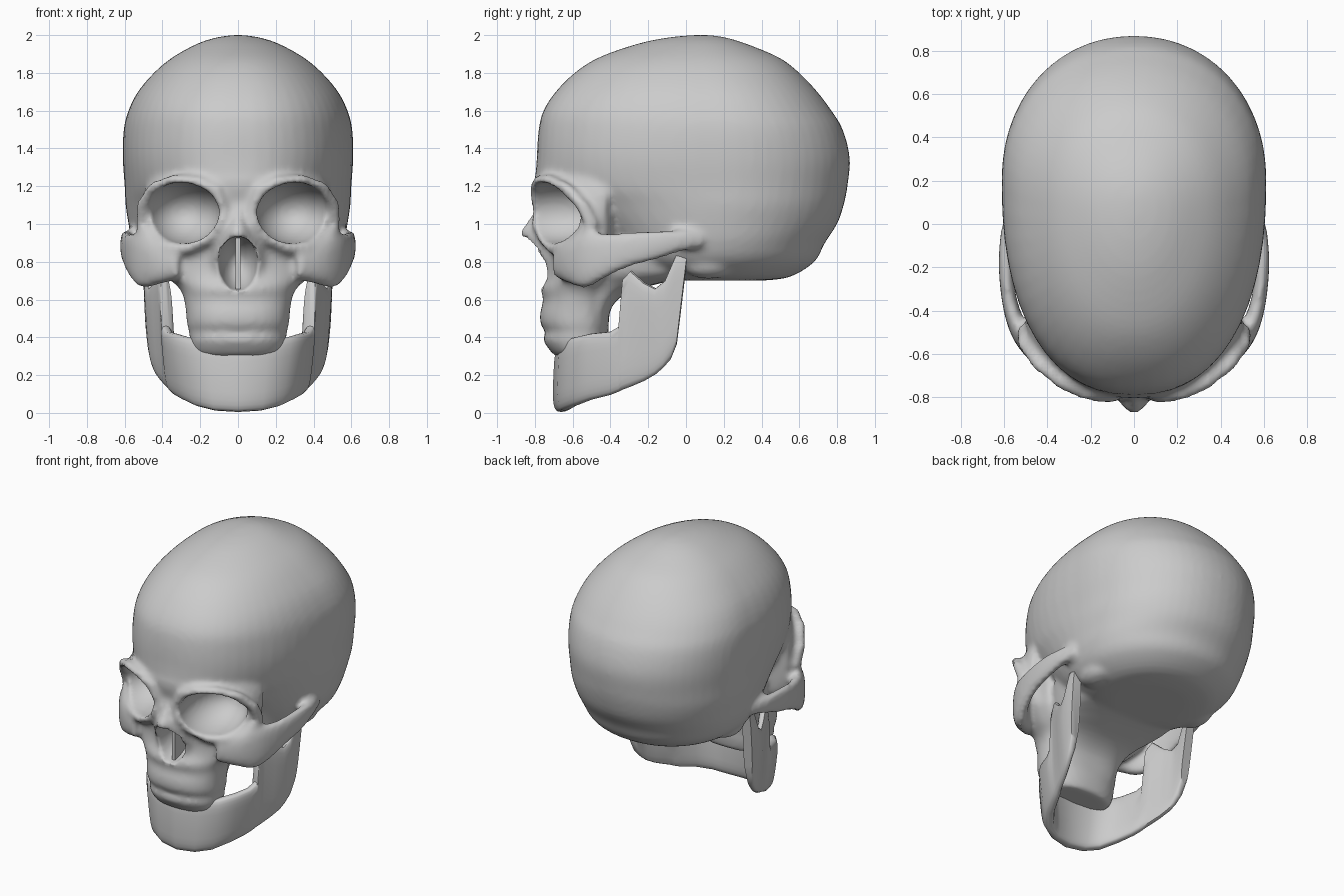
import bpy, bmesh, math
from mathutils import Vector, Matrix


def spow(v, p):
    return math.copysign(abs(v) ** p, v)


def smooth_rows(rows, steps):
    """Catmull-Rom interpolation between rows of numbers."""
    out = []
    for i in range(len(rows) - 1):
        a, b, c, d = (rows[max(i - 1, 0)], rows[i], rows[i + 1], rows[min(i + 2, len(rows) - 1)])
        for k in range(steps):
            t = k / steps
            out.append([0.5 * (2 * q + (r - p) * t + (2 * p - 5 * q + 4 * r - s) * t * t
                               + (3 * q - p - 3 * r + s) * t ** 3) for p, q, r, s in zip(a, b, c, d)])
    out.append(list(rows[-1]))
    return out


def skin(bm, rings, closed=False):
    """Bridge rings of points into a closed solid."""
    vs = [[bm.verts.new(p) for p in r] for r in rings]
    n, m = len(vs[0]), len(vs)
    faces = []
    for i in range(m if closed else m - 1):
        a, b = vs[i], vs[(i + 1) % m]
        faces += [bm.faces.new((a[k], a[(k + 1) % n], b[(k + 1) % n], b[k])) for k in range(n)]
    if not closed:
        faces += [bm.faces.new(vs[0][::-1]), bm.faces.new(vs[-1])]
    bmesh.ops.recalc_face_normals(bm, faces=faces)


def stack(bm, rows, steps=4, sides=56, back=None):
    """Horizontal egg sections: z, y front, y back, half width, y of widest, power."""
    rings = []
    for z, yf, yb, w, yc, n in smooth_rows(rows, steps):
        ring = []
        for k in range(sides):
            a = 2 * math.pi * k / sides
            p = 2 / (back if back and math.sin(a) > 0 else n)
            c, s = spow(math.cos(a), p), spow(math.sin(a), p)
            ring.append((w * c, yc + s * ((yb - yc) if s > 0 else (yc - yf)), z))
        rings.append(ring)
    skin(bm, rings)


def sweep(bm, pts, axis, closed=False, power=1.0, sides=16):
    """Sections along a path: x, y, z, side radius, axis radius, x lean, y lean."""
    rings, m = [], len(pts)
    axis = Vector(axis)
    for i, (x, y, z, ra, rb, dx, dy) in enumerate(pts):
        p0 = pts[(i - 1) % m if closed else max(i - 1, 0)]
        p1 = pts[(i + 1) % m if closed else min(i + 1, m - 1)]
        side = (Vector(p1[:3]) - Vector(p0[:3])).cross(axis).normalized()
        up = axis * rb + Vector((dx, dy, 0))
        rings.append([Vector((x, y, z)) + side * ra * spow(math.cos(t), power) + up * spow(math.sin(t), power)
                      for t in (2 * math.pi * k / sides for k in range(sides))])
    skin(bm, rings, closed)


def ball(bm, centre, radii):
    bmesh.ops.create_uvsphere(bm, u_segments=40, v_segments=24, radius=1,
                              matrix=Matrix.Translation(centre) @ Matrix.Diagonal((*radii, 1)))


def make(name, bm):
    me = bpy.data.meshes.new(name)
    bm.to_mesh(me)
    bm.free()
    ob = bpy.data.objects.new(name, me)
    bpy.context.collection.objects.link(ob)
    return ob


def finish(ob, angle):
    bpy.ops.object.select_all(action='DESELECT')
    ob.select_set(True)
    bpy.context.view_layer.objects.active = ob
    for mod in list(ob.modifiers):
        bpy.ops.object.modifier_apply(modifier=mod.name)
    bpy.ops.object.shade_smooth_by_angle(angle=math.radians(angle))


skull = bmesh.new()

# Braincase
stack(skull, [
    (0.70, -0.08, 0.40, 0.25, 0.15, 2), (0.72, -0.20, 0.55, 0.39, 0.15, 2),
    (0.80, -0.35, 0.68, 0.51, 0.15, 2), (0.90, -0.46, 0.735, 0.56, 0.17, 2),
    (1.00, -0.57, 0.80, 0.58, 0.18, 2), (1.10, -0.70, 0.835, 0.595, 0.2, 2),
    (1.20, -0.79, 0.855, 0.60, 0.2, 2.15), (1.35, -0.79, 0.867, 0.61, 0.2, 2.3),
    (1.50, -0.78, 0.83, 0.605, 0.2, 2.3), (1.60, -0.755, 0.77, 0.58, 0.18, 2.3),
    (1.70, -0.69, 0.695, 0.53, 0.15, 2.25), (1.80, -0.59, 0.60, 0.445, 0.12, 2.2),
    (1.88, -0.465, 0.495, 0.35, 0.1, 2.1), (1.95, -0.27, 0.33, 0.225, 0.08, 2),
    (1.985, -0.11, 0.22, 0.125, 0.08, 2), (2.0, 0.03, 0.13, 0.03, 0.08, 2)], back=2.1)

# Face and tooth block
stack(skull, [
    (0.30, -0.69, -0.43, 0.21, -0.55, 2.3), (0.33, -0.72, -0.42, 0.24, -0.55, 2.3),
    (0.39, -0.757, -0.41, 0.255, -0.55, 2.3), (0.43, -0.743, -0.41, 0.258, -0.55, 2.3),
    (0.47, -0.77, -0.41, 0.27, -0.55, 2.3), (0.53, -0.772, -0.41, 0.275, -0.55, 2.3),
    (0.60, -0.755, -0.41, 0.285, -0.55, 2.3), (0.66, -0.768, -0.40, 0.31, -0.53, 2.2),
    (0.72, -0.735, -0.38, 0.38, -0.5, 2.1), (0.80, -0.725, -0.35, 0.45, -0.46, 2),
    (0.88, -0.74, -0.35, 0.485, -0.45, 2), (1.00, -0.77, -0.35, 0.495, -0.44, 2),
    (1.10, -0.78, -0.35, 0.50, -0.44, 2), (1.18, -0.80, -0.33, 0.49, -0.42, 2),
    (1.25, -0.80, -0.3, 0.46, -0.38, 2.1), (1.32, -0.76, -0.2, 0.40, -0.35, 2.1)])

# Nose ridge
stack(skull, [
    (0.66, -0.78, -0.5, 0.15, -0.55, 2), (0.74, -0.775, -0.5, 0.18, -0.55, 2),
    (0.82, -0.82, -0.5, 0.185, -0.55, 2), (0.90, -0.855, -0.5, 0.155, -0.55, 2),
    (0.96, -0.875, -0.5, 0.115, -0.55, 1.9), (1.02, -0.835, -0.5, 0.09, -0.55, 1.9),
    (1.10, -0.79, -0.5, 0.08, -0.55, 1.9), (1.18, -0.78, -0.5, 0.08, -0.55, 1.9)], 3, 40)

# Skull base sloping down to the palate
stack(skull, [
    (0.45, -0.60, -0.41, 0.23, -0.5, 2.6), (0.56, -0.60, -0.395, 0.25, -0.48, 2.6),
    (0.64, -0.60, -0.30, 0.27, -0.43, 2.6), (0.69, -0.60, -0.12, 0.31, -0.3, 2.6),
    (0.75, -0.60, 0.10, 0.38, -0.15, 2.4), (0.92, -0.55, 0.10, 0.42, -0.15, 2.4)], 3)

rim = [(.075, -.775, 1.08), (.12, -.79, 1.18), (.22, -.775, 1.225), (.34, -.725, 1.23),
       (.45, -.635, 1.19), (.505, -.55, 1.1), (.51, -.50, 1.0), (.47, -.57, .915),
       (.38, -.645, .875), (.27, -.70, .87), (.16, -.745, .92), (.09, -.78, 1.0)]
arch = [(.30, -.66, .79, .06, .08), (.42, -.60, .80, .06, .12), (.50, -.53, .81, .05, .15),
        (.55, -.44, .83, .04, .125), (.58, -.32, .86, .034, .095), (.59, -.18, .885, .034, .08),
        (.58, -.04, .91, .034, .06), (.55, .08, .92, .03, .045)]
for s in (1, -1):
    # Eye socket rim
    sweep(skull, [(s * x, y, z, .034, .04, 0, 0) for x, y, z in rim], (0, 1, 0), closed=True)
    # Cheekbone and arch
    sweep(skull, [(s * r[0], *r[1:], 0, 0) for r in smooth_rows(arch, 4)], (0, 0, 1), power=0.8)
    # Bump behind the ear
    ball(skull, (s * 0.40, 0.12, 0.78), (0.1, 0.14, 0.07))

skull_ob = make("skull", skull)

# Cutters for eye sockets and nose opening
cut = bmesh.new()
for s in (1, -1):
    ball(cut, (s * 0.29, -0.7, 1.06), (0.2, 0.28, 0.163))
ball(cut, (0, -0.8, 0.79), (0.105, 0.26, 0.145))
cutter = make("socket_cutter", cut)
cutter.hide_render = True

# Fuse, carve, and soften
for step in ("fuse", "carve", "refuse"):
    if step == "carve":
        mod = skull_ob.modifiers.new(step, 'BOOLEAN')
        mod.operation, mod.object, mod.solver = 'DIFFERENCE', cutter, 'EXACT'
    else:
        mod = skull_ob.modifiers.new(step, 'REMESH')
        mod.mode, mod.voxel_size = 'VOXEL', 0.017
soften = skull_ob.modifiers.new("soften", 'SMOOTH')
soften.factor, soften.iterations = 0.5, 4
finish(skull_ob, 60)
bpy.data.objects.remove(cutter)

# Nasal septum
sep = bmesh.new()
bmesh.ops.create_cube(sep, size=1, matrix=Matrix.Translation((0, -0.63, 0.79)) @ Matrix.Diagonal((0.025, 0.18, 0.28, 1)))
finish(make("nasal_septum", sep), 30)

# Lower jaw: x, y, low z, high z, thickness, x lean, y lean
half = [(.12, -.64, .012, .38, .09, .03, .01), (.21, -.595, .035, .40, .085, .05, .01),
        (.28, -.50, .07, .42, .08, .05, 0), (.325, -.40, .095, .43, .07, .04, 0),
        (.347, -.35, .115, .46, .07, .035, 0), (.357, -.33, .125, .71, .07, .03, 0),
        (.373, -.29, .14, .755, .065, .03, 0), (.40, -.22, .17, .69, .06, .035, 0),
        (.425, -.16, .205, .66, .06, .035, 0), (.438, -.12, .24, .70, .06, .035, .01),
        (.447, -.08, .285, .84, .065, .03, .03), (.455, -.05, .36, .86, .065, .02, .06)]
cols = ([(-c[0], *c[1:5], -c[5], c[6]) for c in half[::-1]]
        + [(0, -.66, .005, .37, .1, 0, .015)] + half)
jaw = bmesh.new()
sweep(jaw, [(x + dx / 2, y + dy / 2, (lo + hi) / 2, th / 2, (hi - lo) / 2, dx / 2, dy / 2)
            for x, y, lo, hi, th, dx, dy in cols], (0, 0, 1), power=0.6, sides=24)
jaw_ob = make("lower_jaw", jaw)
finish(jaw_ob, 45)
